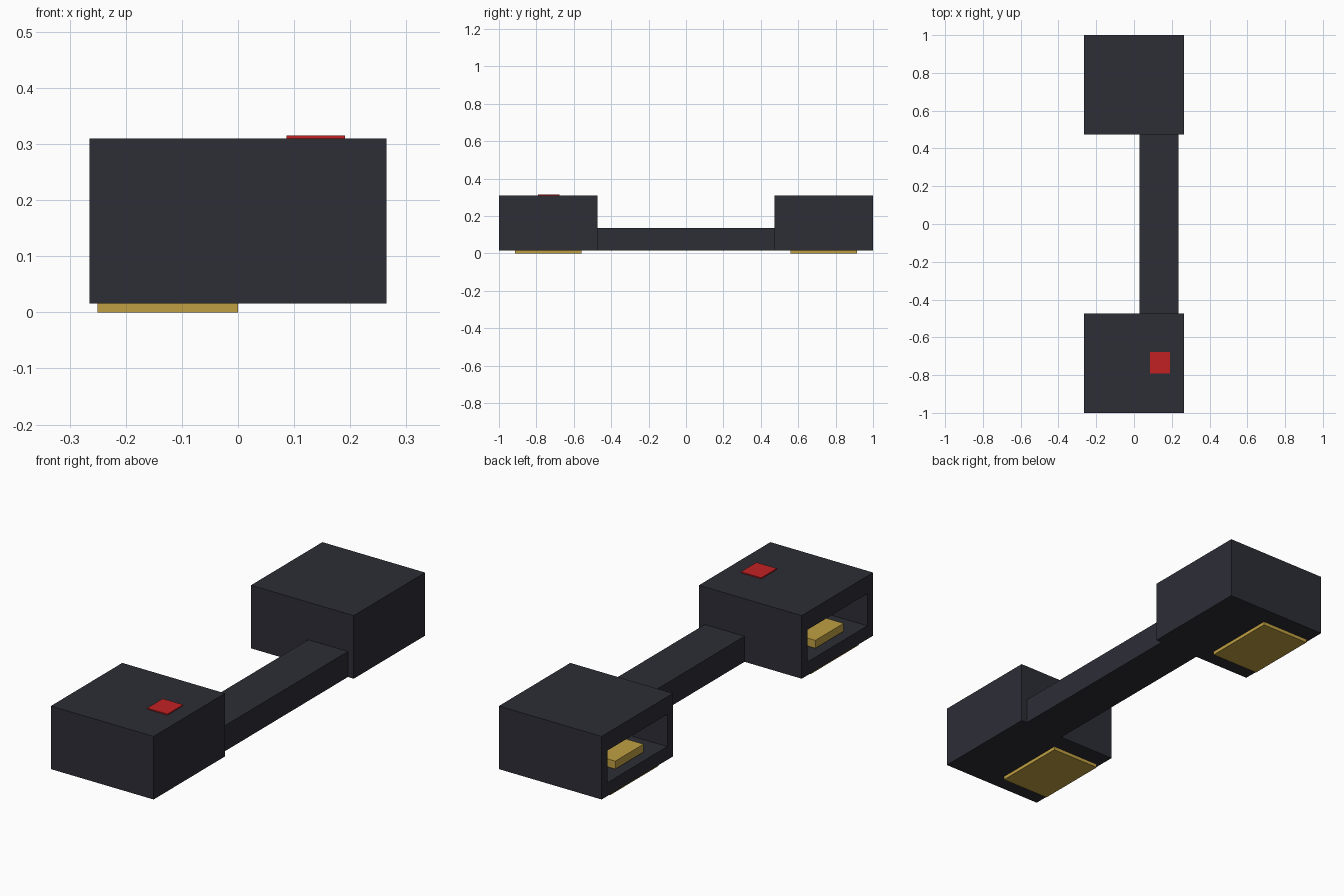
import bpy
import bmesh
from mathutils import Vector

old = bpy.data.objects.get("Cube")
if old:
    bpy.data.objects.remove(old, do_unlink=True)


def material(name, rgb):
    mat = bpy.data.materials.new(name)
    mat.use_nodes = True
    mat.diffuse_color = (*rgb, 1)
    mat.node_tree.nodes["Principled BSDF"].inputs["Base Color"].default_value = (*rgb, 1)
    return mat


charcoal = material("charcoal", (0.026, 0.027, 0.037))
gold = material("gold", (0.53, 0.35, 0.055))
red = material("red", (0.54, 0.015, 0.017))


def block(name, x, y, z, mat, edit=None):
    """Box spanning the given (min, max) ranges, optionally edited in bmesh."""
    bm = bmesh.new()
    bmesh.ops.create_cube(bm, size=1)
    for v in bm.verts:
        v.co = Vector([(a + b) / 2 + c * (b - a) for c, (a, b) in zip(v.co, (x, y, z))])
    if edit:
        edit(bm)
    mesh = bpy.data.meshes.new(name)
    bm.to_mesh(mesh)
    bm.free()
    mesh.materials.append(mat)
    obj = bpy.data.objects.new(name, mesh)
    bpy.context.collection.objects.link(obj)
    return obj


def cut_socket(bm):
    """Sink a rectangular socket into the -x side."""
    bm.normal_update()
    side = min(bm.faces, key=lambda f: f.normal.x)
    bmesh.ops.inset_region(bm, faces=[side], thickness=0.06)
    for v in side.verts:
        v.co.z = 0.228 if v.co.z > 0.16 else 0.078
    inner = bmesh.ops.extrude_discrete_faces(bm, faces=[side])["faces"][0]
    for v in inner.verts:
        v.co.x = 0.2


# Two end housings, each with a socket, contact tongue and base pad
for label, mid in (("front", -0.737), ("back", 0.737)):
    block(label + "_housing", (-0.265, 0.265), (mid - 0.263, mid + 0.263),
          (0.016, 0.31), charcoal, cut_socket)
    block(label + "_contact_tongue", (-0.224, 0.2), (mid - 0.104, mid + 0.104),
          (0.086, 0.123), gold)
    block(label + "_base_pad", (-0.25, 0), (mid - 0.177, mid + 0.177),
          (0, 0.02), gold)

# Connecting bar and the button on the front housing
block("connecting_bar", (0.03, 0.235), (-0.475, 0.475), (0.016, 0.135), charcoal)
block("button", (0.086, 0.191), (-0.792, -0.677), (0.305, 0.315), red)
